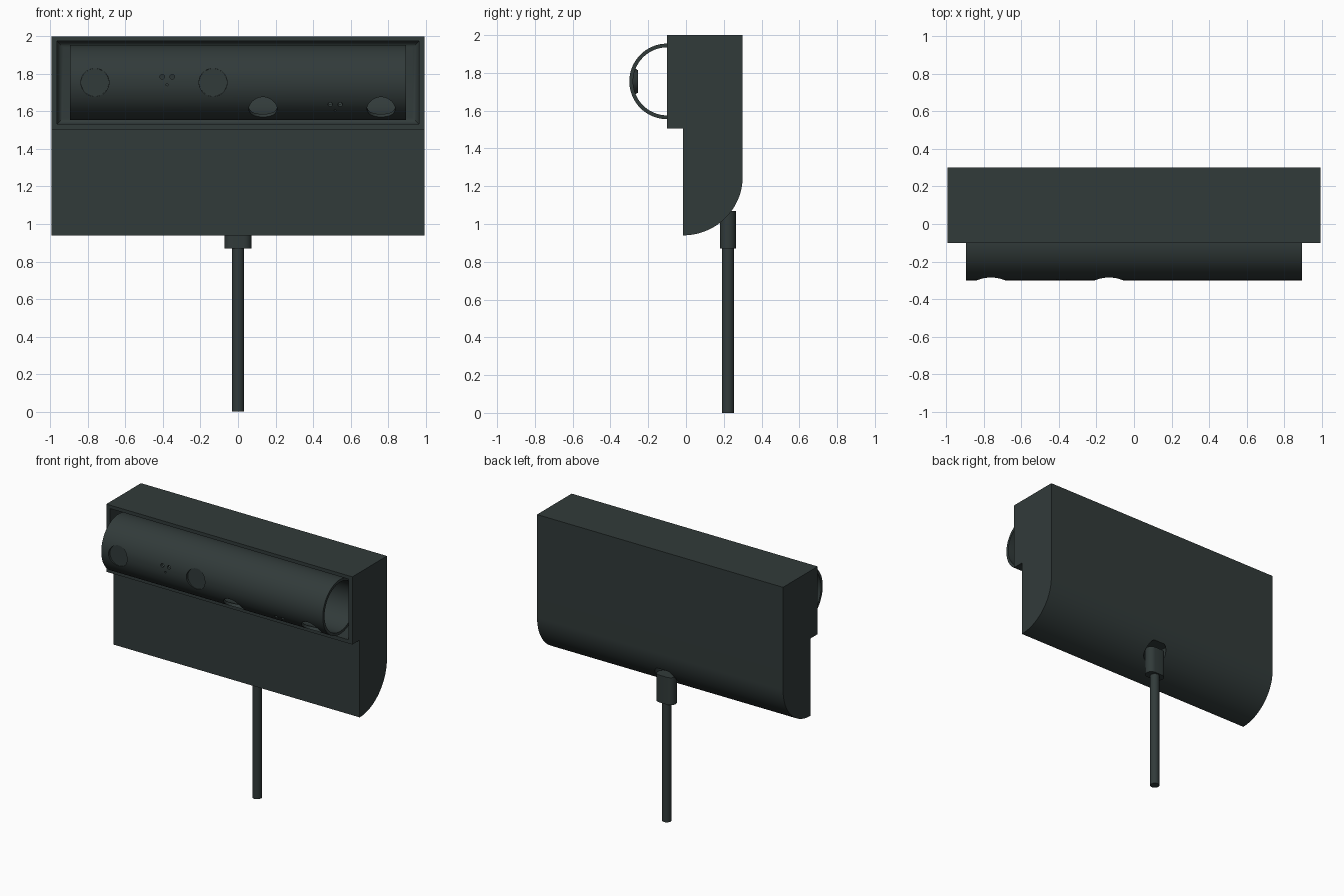
import bpy, bmesh, math
from mathutils import Matrix, Vector

if "Cube" in bpy.data.objects:
    bpy.data.objects.remove(bpy.data.objects["Cube"])

charcoal = bpy.data.materials.new("charcoal_plastic")
charcoal.use_nodes = True
COLOUR = (0.031, 0.043, 0.042, 1)
charcoal.diffuse_color = COLOUR
charcoal.node_tree.nodes["Principled BSDF"].inputs["Base Color"].default_value = COLOUR


def make(name, bm):
    bmesh.ops.recalc_face_normals(bm, faces=bm.faces)
    mesh = bpy.data.meshes.new(name)
    bm.to_mesh(mesh)
    bm.free()
    mesh.materials.append(charcoal)
    ob = bpy.data.objects.new(name, mesh)
    bpy.context.collection.objects.link(ob)
    return ob


def activate(ob):
    bpy.ops.object.select_all(action='DESELECT')
    ob.select_set(True)
    bpy.context.view_layer.objects.active = ob


def smooth(ob):
    activate(ob)
    bpy.ops.object.shade_smooth_by_angle(angle=math.radians(30))


def cut(ob, cutter):
    cutter.hide_render = True
    mod = ob.modifiers.new("cut", 'BOOLEAN')
    mod.operation, mod.solver, mod.object = 'DIFFERENCE', 'EXACT', cutter
    activate(ob)
    bpy.ops.object.modifier_apply(modifier=mod.name)
    bpy.data.objects.remove(cutter)


def extrude(name, points, direction):
    bm = bmesh.new()
    face = bm.faces.new([bm.verts.new(p) for p in points])
    moved = bmesh.ops.extrude_face_region(bm, geom=[face])["geom"]
    verts = [v for v in moved if isinstance(v, bmesh.types.BMVert)]
    bmesh.ops.translate(bm, verts=verts, vec=Vector(direction))
    return make(name, bm)


def add_cylinder(bm, matrix, r1, r2, low, high, sides=48):
    bmesh.ops.create_cone(bm, cap_ends=True, segments=sides, radius1=r1, radius2=r2,
                          depth=high - low,
                          matrix=matrix @ Matrix.Translation((0, 0, (low + high) / 2)))


def box(bm, low, high):
    size = [b - a for a, b in zip(low, high)]
    mid = [(a + b) / 2 for a, b in zip(low, high)]
    bmesh.ops.create_cube(bm, size=1, matrix=Matrix.Translation(mid) @ Matrix.Diagonal((*size, 1)))


def stadium(half_width, radius, y, z):
    pts = []
    for side in (1, -1):
        for i in range(13):
            a = math.pi * (i / 12 - 0.5) + (0 if side > 0 else math.pi)
            pts.append((side * (half_width - radius) + radius * math.cos(a),
                        y + radius * math.sin(a), z))
    return pts


# Housing: stepped side profile with a curved lower back
profile = [(-0.015, 1.505), (-0.1, 1.505), (-0.1, 2), (0.3, 2)]
for i in range(33):
    a = math.pi / 2 * i / 32
    profile.append((-0.015 + 0.315 * math.cos(a), 1.25 - 0.31 * math.sin(a)))
housing = extrude("housing", [(-0.995, y, z) for y, z in profile], (1.99, 0, 0))

# Front recess with a filleted floor
bm = bmesh.new()
box(bm, (-0.965, -0.2, 1.532), (0.965, 0.13, 1.975))
rim = [e for e in bm.edges if all(v.co.y > 0 for v in e.verts)]
bmesh.ops.bevel(bm, geom=rim, offset=0.035, segments=6, profile=0.5, affect='EDGES')
cut(housing, make("recess_cutter", bm))

# Cable socket in the underside
cut(housing, extrude("socket_cutter", stadium(0.085, 0.05, 0.222, 0.8), (0, 0, 0.32)))
smooth(housing)

# Hollow sensor tube
AXIS = Vector((0, -0.1, 1.755))
along_x = Matrix.Translation(AXIS) @ Matrix.Rotation(math.pi / 2, 4, 'Y')
bm = bmesh.new()
add_cylinder(bm, along_x, 0.2, 0.2, -0.896, 0.896, 128)
tube = make("sensor_tube", bm)
bm = bmesh.new()
add_cylinder(bm, along_x, 0.18, 0.18, -1.2, 1.2, 128)
cut(tube, make("bore_cutter", bm))

# Two groups of openings, one facing forward and one tilted downward
bm = bmesh.new()
for shift, tilt in ((0, 0), (0.896, math.pi / 4)):
    for x, up, radius in ((-0.763, 0, 0.075), (-0.133, 0, 0.075), (-0.404, 0.03, 0.013),
                          (-0.351, 0.03, 0.013), (-0.378, -0.012, 0.006)):
        aim = (Matrix.Translation(AXIS + Vector((x + shift, 0, 0)))
               @ Matrix.Rotation(math.pi / 2 + tilt, 4, 'X') @ Matrix.Translation((0, up, 0)))
        add_cylinder(bm, aim, radius, radius, 0.12, 0.3, 48 if radius > 0.05 else 16)
cut(tube, make("opening_cutter", bm))
smooth(tube)

# Lens discs behind the forward openings
for side, x in (("right", -0.763), ("inner", -0.133)):
    bm = bmesh.new()
    aim = Matrix.Translation(AXIS + Vector((x, 0, 0))) @ Matrix.Rotation(math.pi / 2, 4, 'X')
    add_cylinder(bm, aim, 0.06, 0.0745, 0.155, 0.183)
    smooth(make(side + "_lens", bm))

# Cable plug and cable
smooth(extrude("cable_plug", stadium(0.073, 0.042, 0.222, 0.87), (0, 0, 0.2)))
bm = bmesh.new()
add_cylinder(bm, Matrix.Translation((0, 0.222, 0)), 0.032, 0.032, 0, 0.88, 32)
smooth(make("cable", bm))
